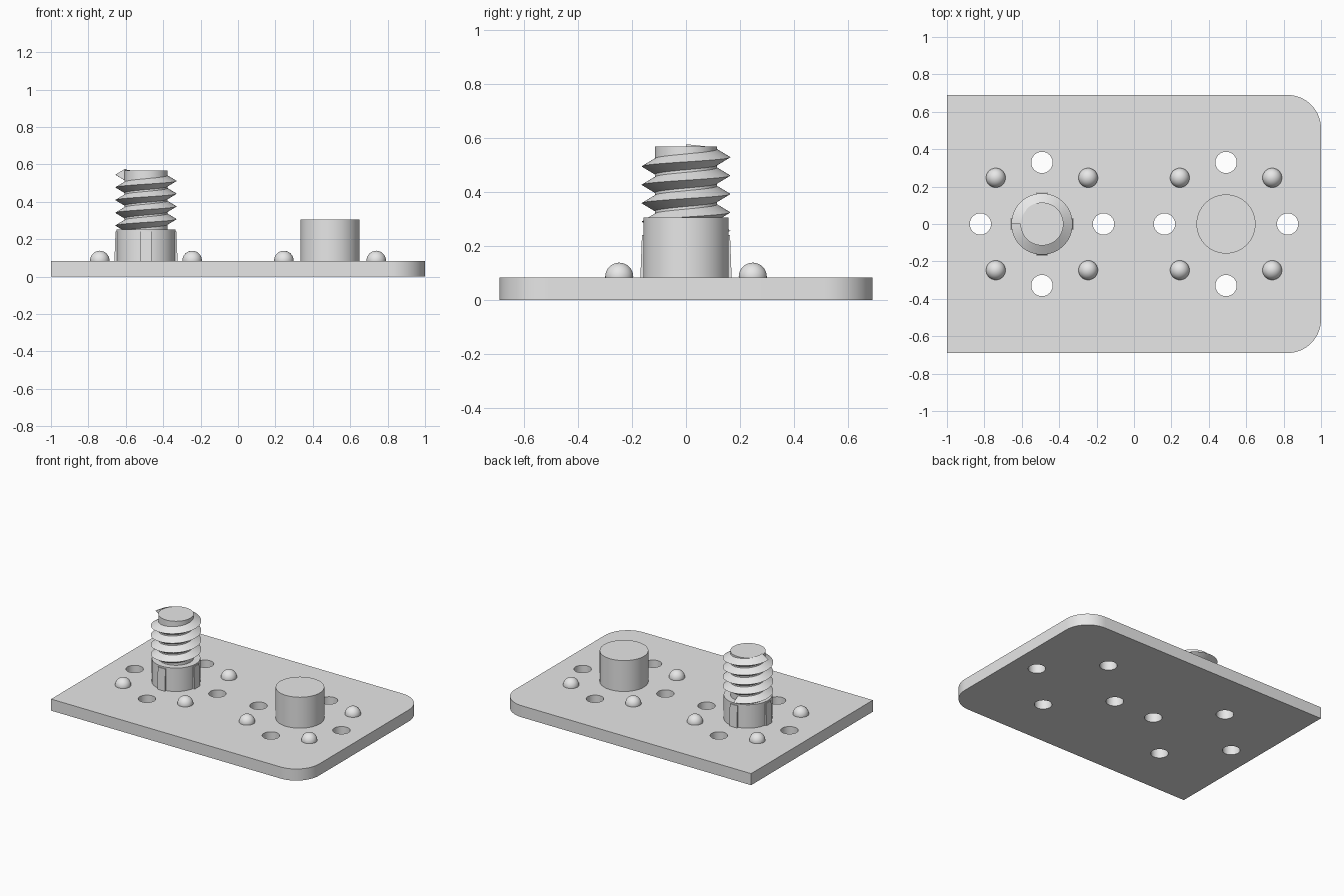
import bpy, bmesh, math
from mathutils import Matrix, Vector

cube = bpy.data.objects.get("Cube")
if cube:
    bpy.data.objects.remove(cube, do_unlink=True)

grey = bpy.data.materials.new("light grey")
grey.use_nodes = True
COLOUR = (0.8, 0.8, 0.8, 1)
grey.diffuse_color = COLOUR
grey.node_tree.nodes["Principled BSDF"].inputs["Base Color"].default_value = COLOUR

TOP = 0.083          # plate thickness
POST_X = 0.492       # post centres at +/- this x
HALF_Y = 0.69


def finish(bm, name):
    bmesh.ops.recalc_face_normals(bm, faces=bm.faces)
    mesh = bpy.data.meshes.new(name)
    bm.to_mesh(mesh)
    bm.free()
    mesh.materials.append(grey)
    obj = bpy.data.objects.new(name, mesh)
    bpy.context.collection.objects.link(obj)
    return obj


def smooth(obj):
    bpy.ops.object.select_all(action='DESELECT')
    obj.select_set(True)
    bpy.context.view_layer.objects.active = obj
    bpy.ops.object.shade_smooth_by_angle(angle=math.radians(30))


def add_cylinder(bm, x, y, r, z0, z1, sides=64):
    bmesh.ops.create_cone(bm, cap_ends=True, segments=sides, radius1=r, radius2=r,
                          depth=z1 - z0, matrix=Matrix.Translation((x, y, (z0 + z1) / 2)))


def cylinder(name, x, r, z0, z1):
    bm = bmesh.new()
    add_cylinder(bm, x, 0, r, z0, z1)
    obj = finish(bm, name)
    smooth(obj)
    return obj


# Base plate: square corners on the right end, rounded on the left end
CORNER = 0.18
outline = [(-1, HALF_Y), (-1, -HALF_Y)]
for sign, start in ((-1, -90), (1, 0)):
    for i in range(17):
        a = math.radians(start + 90 * i / 16)
        outline.append((1 - CORNER + CORNER * math.cos(a),
                        sign * (HALF_Y - CORNER) + CORNER * math.sin(a)))
bm = bmesh.new()
face = bm.faces.new([bm.verts.new((x, y, 0)) for x, y in outline])
wall = bmesh.ops.extrude_face_region(bm, geom=[face])
bmesh.ops.translate(bm, vec=(0, 0, TOP),
                    verts=[v for v in wall["geom"] if isinstance(v, bmesh.types.BMVert)])
plate = finish(bm, "base_plate")

# Four through holes around each post
bm = bmesh.new()
for cx in (-POST_X, POST_X):
    for dx, dy in ((1, 0), (-1, 0), (0, 1), (0, -1)):
        add_cylinder(bm, cx + 0.329 * dx, 0.329 * dy, 0.057, -0.1, 0.2, 40)
cutter = finish(bm, "hole_cutter")
cutter.hide_render = True
cut = plate.modifiers.new("holes", 'BOOLEAN')
cut.operation = 'DIFFERENCE'
cut.solver = 'EXACT'
cut.object = cutter
bpy.ops.object.select_all(action='DESELECT')
plate.select_set(True)
bpy.context.view_layer.objects.active = plate
bpy.ops.object.modifier_apply(modifier=cut.name)
bpy.data.objects.remove(cutter, do_unlink=True)
smooth(plate)

# Domed studs in a square around each post
bm = bmesh.new()
for cx in (-POST_X, POST_X):
    for sx in (-1, 1):
        for sy in (-1, 1):
            bmesh.ops.create_uvsphere(
                bm, u_segments=32, v_segments=16, radius=0.052,
                matrix=Matrix.Translation((cx + 0.247 * sx, 0.247 * sy, TOP + 0.003)))
bmesh.ops.bisect_plane(bm, geom=bm.verts[:] + bm.edges[:] + bm.faces[:],
                       plane_co=(0, 0, TOP - 0.003), plane_no=(0, 0, 1), clear_inner=True)
smooth(finish(bm, "domed_studs"))

# Plain post, threaded post collar and its core
cylinder("plain_post", POST_X, 0.158, TOP - 0.005, 0.305)
cylinder("threaded_post_collar", -POST_X, 0.158, TOP - 0.005, 0.251)
cylinder("threaded_post_core", -POST_X, 0.115, 0.24, 0.567)

# Slim tapered tabs on the four sides of the collar
bm = bmesh.new()
for k in range(4):
    turn = Matrix.Translation((-POST_X, 0, 0)) @ Matrix.Rotation(k * math.pi / 2, 4, 'Z')
    tab = bmesh.ops.create_cube(bm, size=1)["verts"]
    for v in tab:
        high = v.co.z > 0
        radius = (0.163 if high else 0.169) if v.co.x > 0 else 0.14
        v.co = turn @ Vector((radius, v.co.y * 0.06, 0.24 if high else TOP - 0.005))
finish(bm, "collar_tabs")

# Right-handed V thread, ending at the right side of the core
PITCH, TURNS, STEPS, END_Z = 0.068, 4.25, 48, 0.545
bm = bmesh.new()
count = int(TURNS * STEPS)
previous = None
for i in range(count + 1):
    back = (count - i) / STEPS
    a = math.pi - 2 * math.pi * back
    z = END_Z - PITCH * back
    ring = [bm.verts.new((-POST_X + r * math.cos(a), r * math.sin(a), z + dz))
            for r, dz in ((0.112, -0.031), (0.164, 0), (0.112, 0.031))]
    if previous:
        for j in range(3):
            k = (j + 1) % 3
            bm.faces.new((previous[j], previous[k], ring[k], ring[j]))
    if i in (0, count):
        bm.faces.new(ring)
    previous = ring
smooth(finish(bm, "screw_thread"))
